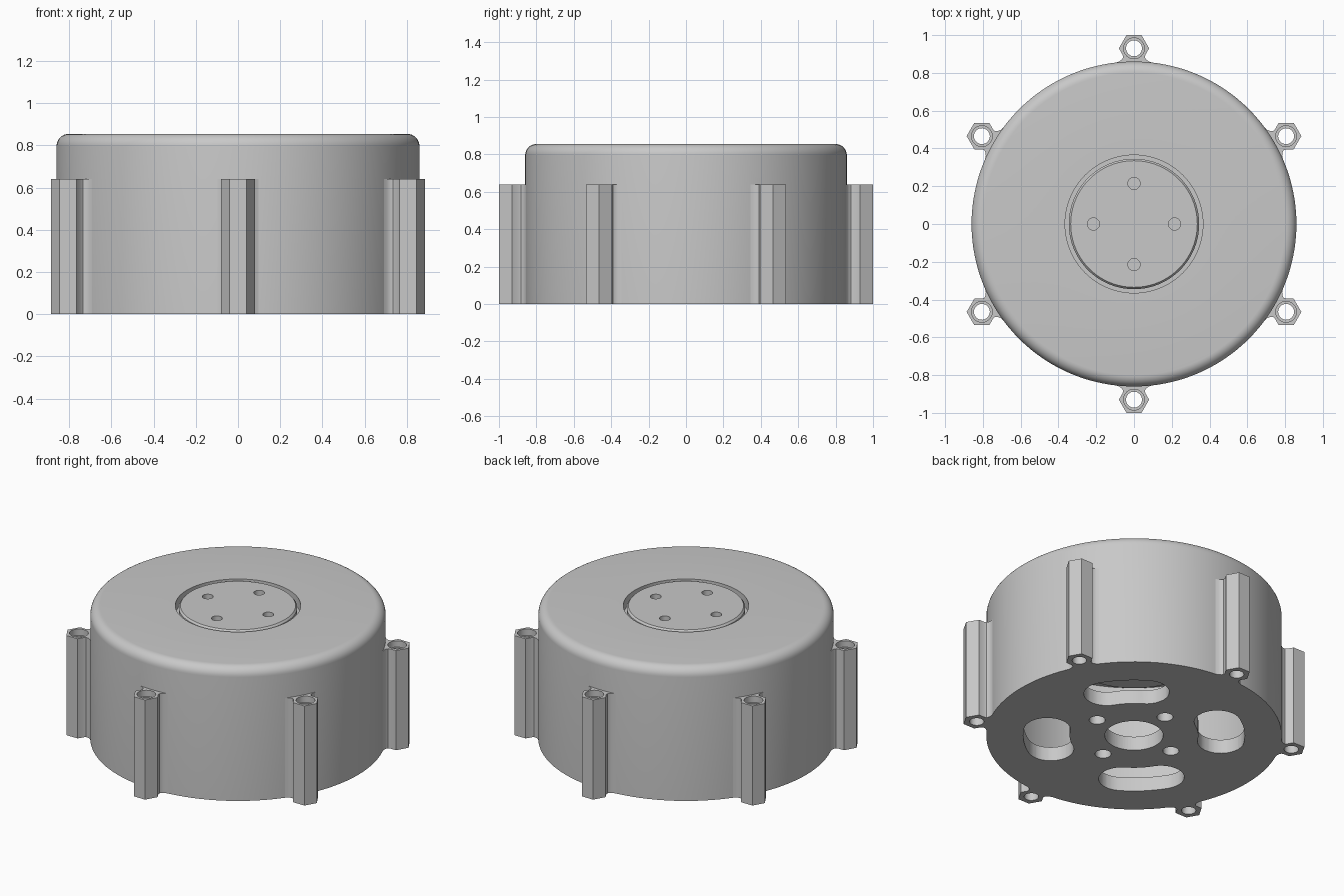
import bpy, bmesh, math
from math import sin, cos, pi, radians
from mathutils import Matrix

if "Cube" in bpy.data.objects:
    bpy.data.objects.remove(bpy.data.objects["Cube"], do_unlink=True)

grey = bpy.data.materials.new("plain grey")
grey.use_nodes = True
COLOUR = (0.58, 0.58, 0.58, 1)
grey.diffuse_color = COLOUR
bsdf = next(n for n in grey.node_tree.nodes if n.type == "BSDF_PRINCIPLED")
bsdf.inputs["Base Color"].default_value = COLOUR


def finish(name, bm):
    bmesh.ops.remove_doubles(bm, verts=bm.verts, dist=1e-5)
    bmesh.ops.recalc_face_normals(bm, faces=bm.faces)
    mesh = bpy.data.meshes.new(name)
    bm.to_mesh(mesh)
    bm.free()
    mesh.materials.append(grey)
    obj = bpy.data.objects.new(name, mesh)
    bpy.context.collection.objects.link(obj)
    return obj


def lathe(name, profile, steps=128):
    """Turn an open (axis to axis) profile of (r, z) points about z."""
    bm = bmesh.new()
    verts = [bm.verts.new((r, 0, z)) for r, z in profile]
    edges = [bm.edges.new(pair) for pair in zip(verts, verts[1:])]
    bmesh.ops.spin(bm, geom=verts + edges, cent=(0, 0, 0), axis=(0, 0, 1),
                   angle=2 * pi, steps=steps, use_merge=False)
    return finish(name, bm)


def prism(bm, outline, z0, z1, matrix=Matrix()):
    """Extrude a flat outline from z0 to z1."""
    face = bm.faces.new([bm.verts.new((x, y, z0)) for x, y in outline])
    out = bmesh.ops.extrude_face_region(bm, geom=[face], use_keep_orig=True)["geom"]
    top = [v for v in out if isinstance(v, bmesh.types.BMVert)]
    bmesh.ops.translate(bm, verts=top, vec=(0, 0, z1 - z0))
    bmesh.ops.transform(bm, matrix=matrix, verts=top + list(face.verts))


def arc(cx, cy, r, a0, a1, n):
    return [(cx + r * cos(radians(a0 + (a1 - a0) * i / n)),
             cy + r * sin(radians(a0 + (a1 - a0) * i / n))) for i in range(n + 1)]


def circle(cx, cy, r, n=40):
    return arc(cx, cy, r, 0, 360, n)[:-1]


def turn(degrees):
    return Matrix.Rotation(radians(degrees), 4, "Z")


def cut(obj, bm):
    """Subtract the solids in bm from obj."""
    cutter = finish("cutter", bm)
    cutter.hide_render = True
    mod = obj.modifiers.new("cut", "BOOLEAN")
    mod.operation, mod.solver, mod.object = "DIFFERENCE", "EXACT", cutter
    bpy.context.view_layer.objects.active = obj
    bpy.ops.object.modifier_apply(modifier=mod.name)
    bpy.data.objects.remove(cutter, do_unlink=True)


# Hollow drum with a rounded shoulder and an open centre in its top
housing = lathe("housing",
                [(0, 0), (0.86, 0)] + arc(0.8, 0.795, 0.06, 0, 90, 8)
                + [(0.365, 0.855), (0.365, 0.77), (0.78, 0.77), (0.78, 0.09), (0, 0.09)])

# Floor openings: centre bore, four screw holes, four curved slots
bm = bmesh.new()
prism(bm, circle(0, 0, 0.17, 64), -0.1, 0.2)
slot_r, slot_w, slot_a = 0.51, 0.135, 13
end = (slot_r * cos(radians(slot_a)), slot_r * sin(radians(slot_a)))
slot = (arc(0, 0, slot_r + slot_w, -slot_a, slot_a, 10)
        + arc(*end, slot_w, slot_a, slot_a + 180, 16)[1:]
        + arc(0, 0, slot_r - slot_w, slot_a, -slot_a, 10)[1:]
        + arc(end[0], -end[1], slot_w, 180 - slot_a, 360 - slot_a, 16)[1:-1])
for k in range(4):
    prism(bm, circle(0.28, 0, 0.047), -0.1, 0.2, turn(90 * k))
    prism(bm, slot, -0.1, 0.2, turn(45 + 90 * k))
cut(housing, bm)

# Hub disc set flush in the top, with a narrow groove round it
hub = lathe("hub", [(0, 0.55), (0.4, 0.55), (0.4, 0.79), (0.345, 0.79),
                    (0.345, 0.843), (0.335, 0.855), (0, 0.855)])
bm = bmesh.new()
for k in range(4):
    prism(bm, circle(0.215, 0, 0.032), 0.75, 0.9, turn(90 * k))
cut(hub, bm)

# Six hexagonal screw lugs, flared into the wall
half = [(1.0, 0.04), (0.93, 0.08), (0.895, 0.06), (0.882, 0.058),
        (0.87, 0.065), (0.86, 0.08), (0.853, 0.1), (0.82, 0.1)]
outline = half + [(x, -y) for x, y in reversed(half)]
parts = [housing, hub]
for k in range(6):
    spin = turn(30 + 60 * k)
    bm = bmesh.new()
    prism(bm, outline, 0, 0.64, spin)
    lug = finish(f"screw_lug_{k + 1}", bm)
    # Through hole, then a wider counterbore at the top
    for radius, floor in ((0.042, -0.1), (0.055, 0.6)):
        bm = bmesh.new()
        prism(bm, circle(0.93, 0, radius), floor, 0.8, spin)
        cut(lug, bm)
    parts.append(lug)

# Smooth round walls, keep machined edges crisp
bpy.ops.object.select_all(action="DESELECT")
for obj in parts:
    obj.select_set(True)
bpy.context.view_layer.objects.active = housing
bpy.ops.object.shade_smooth_by_angle(angle=radians(30))
